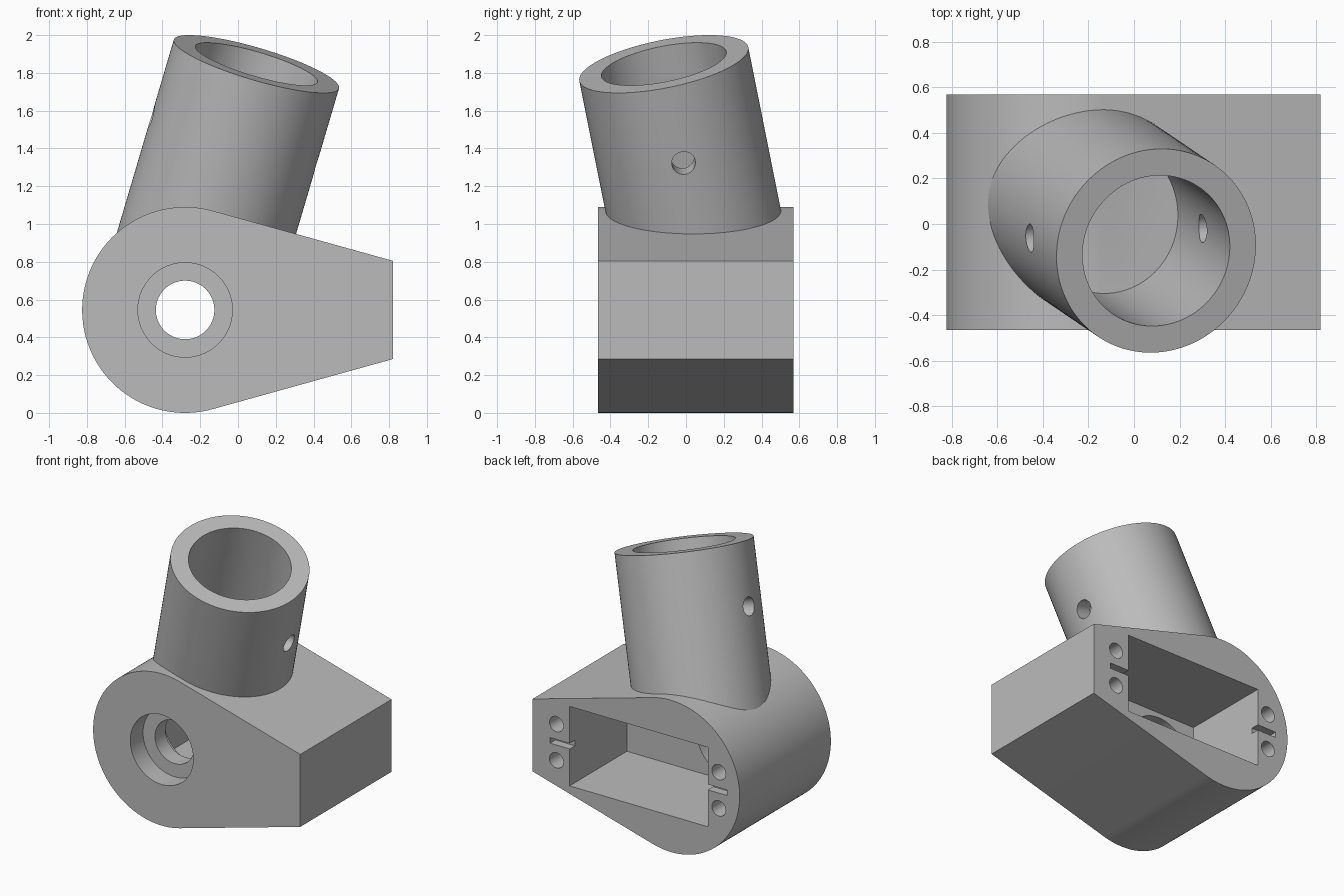
import bpy, bmesh
from math import pi, cos, sin, asin, atan2, hypot
from mathutils import Vector

cube = bpy.data.objects.get("Cube")
if cube:
    bpy.data.objects.remove(cube, do_unlink=True)

grey = bpy.data.materials.new("plain grey")
grey.use_nodes = True
grey.diffuse_color = (0.5, 0.5, 0.5, 1)
grey.node_tree.nodes["Principled BSDF"].inputs["Base Color"].default_value = (0.5, 0.5, 0.5, 1)

FRONT, BACK = -0.465, 0.57           # body faces along y
SHAFT_X, SHAFT_Z, RADIUS = -0.28, 0.545, 0.545
END_X, END_HALF = 0.82, 0.26         # narrow end of the body


def add_object(name, bm):
    bmesh.ops.recalc_face_normals(bm, faces=bm.faces)
    mesh = bpy.data.meshes.new(name)
    bm.to_mesh(mesh)
    bm.free()
    mesh.materials.append(grey)
    obj = bpy.data.objects.new(name, mesh)
    bpy.context.collection.objects.link(obj)
    return obj


def cylinder(name, start, end, radius, segments=96):
    start, end = Vector(start), Vector(end)
    axis = end - start
    bm = bmesh.new()
    bmesh.ops.create_cone(bm, cap_ends=True, segments=segments,
                          radius1=radius, radius2=radius, depth=axis.length)
    obj = add_object(name, bm)
    turn = axis.to_track_quat('Z', 'Y').to_matrix().to_4x4()
    obj.data.transform(turn)
    obj.data.transform(turn.Translation((start + end) / 2))
    return obj


def box(name, low, high):
    bm = bmesh.new()
    bmesh.ops.create_cube(bm, size=1)
    for v in bm.verts:
        v.co = [(a + b) / 2 + c * (b - a) for a, b, c in zip(low, high, v.co)]
    return add_object(name, bm)


def combine(target, tool, operation='DIFFERENCE'):
    mod = target.modifiers.new(operation.title(), 'BOOLEAN')
    mod.operation, mod.solver, mod.object = operation, 'EXACT', tool
    bpy.context.view_layer.objects.active = target
    bpy.ops.object.modifier_apply(modifier=mod.name)
    bpy.data.objects.remove(tool, do_unlink=True)


# Teardrop body: a round end running tangentially into a narrow flat end
run = END_X - SHAFT_X
tangent = atan2(END_HALF, run) + pi / 2 - asin(
    (hypot(run, END_HALF) ** 2 - RADIUS ** 2) ** 0 * RADIUS / hypot(run, END_HALF))
steps = 80
profile = [(END_X, SHAFT_Z + END_HALF)]
for i in range(steps + 1):
    a = tangent + (2 * pi - 2 * tangent) * i / steps
    profile.append((SHAFT_X + RADIUS * cos(a), SHAFT_Z + RADIUS * sin(a)))
profile.append((END_X, SHAFT_Z - END_HALF))
bm = bmesh.new()
face = bm.faces.new([bm.verts.new((x, FRONT, z)) for x, z in profile])
side = bmesh.ops.extrude_face_region(bm, geom=[face])
bmesh.ops.translate(bm, vec=(0, BACK - FRONT, 0),
                    verts=[g for g in side["geom"] if isinstance(g, bmesh.types.BMVert)])
bracket = add_object("servo_bracket", bm)

# Tilted socket tube, with a blind bore
rim = Vector((0.0975, -0.1175, 1.847))
axis = Vector((0.295, -0.2, 1)).normalized()
tube = cylinder("socket_tube", rim - axis * 1.165, rim, 0.456, 128)
combine(tube, cylinder("bore", rim - axis * 0.854, rim + axis * 0.2, 0.337, 128))

# Pin hole straight across the tube
across = Vector((1, 0, 0))
across = (across - axis * across.dot(axis)).normalized()
pin = rim - axis * 0.425
combine(tube, cylinder("pin_hole", pin - across * 0.7, pin + across * 0.7, 0.0625, 48))
combine(bracket, tube, 'UNION')

# Motor pocket open at the back
combine(bracket, box("pocket", (-0.573, -0.08, 0.26), (0.525, BACK + 0.1, 0.83)))

# Stepped shaft hole through the front wall
for name, y0, y1, r in (("front_recess", FRONT - 0.1, -0.32, 0.25),
                        ("shaft_hole", -0.4, 0, 0.155),
                        ("rear_recess", -0.2, 0, 0.25)):
    combine(bracket, cylinder(name, (SHAFT_X, y0, SHAFT_Z), (SHAFT_X, y1, SHAFT_Z), r))

# Screw holes and shallow slots on both sides of the pocket
for hole_x, slot in ((0.63, (0.5, 0.68)), (-0.66, (-0.725, -0.55))):
    for dz in (-0.13, 0.13):
        combine(bracket, cylinder("screw_hole", (hole_x, BACK - 0.4, SHAFT_Z + dz),
                                  (hole_x, BACK + 0.1, SHAFT_Z + dz), 0.055, 40))
    combine(bracket, box("slot", (slot[0], BACK - 0.06, SHAFT_Z - 0.02),
                         (slot[1], BACK + 0.1, SHAFT_Z + 0.02)))

# Smooth round walls, crisp edges
bpy.ops.object.select_all(action='DESELECT')
bracket.select_set(True)
bpy.context.view_layer.objects.active = bracket
bpy.ops.object.shade_smooth_by_angle(angle=pi / 9)
